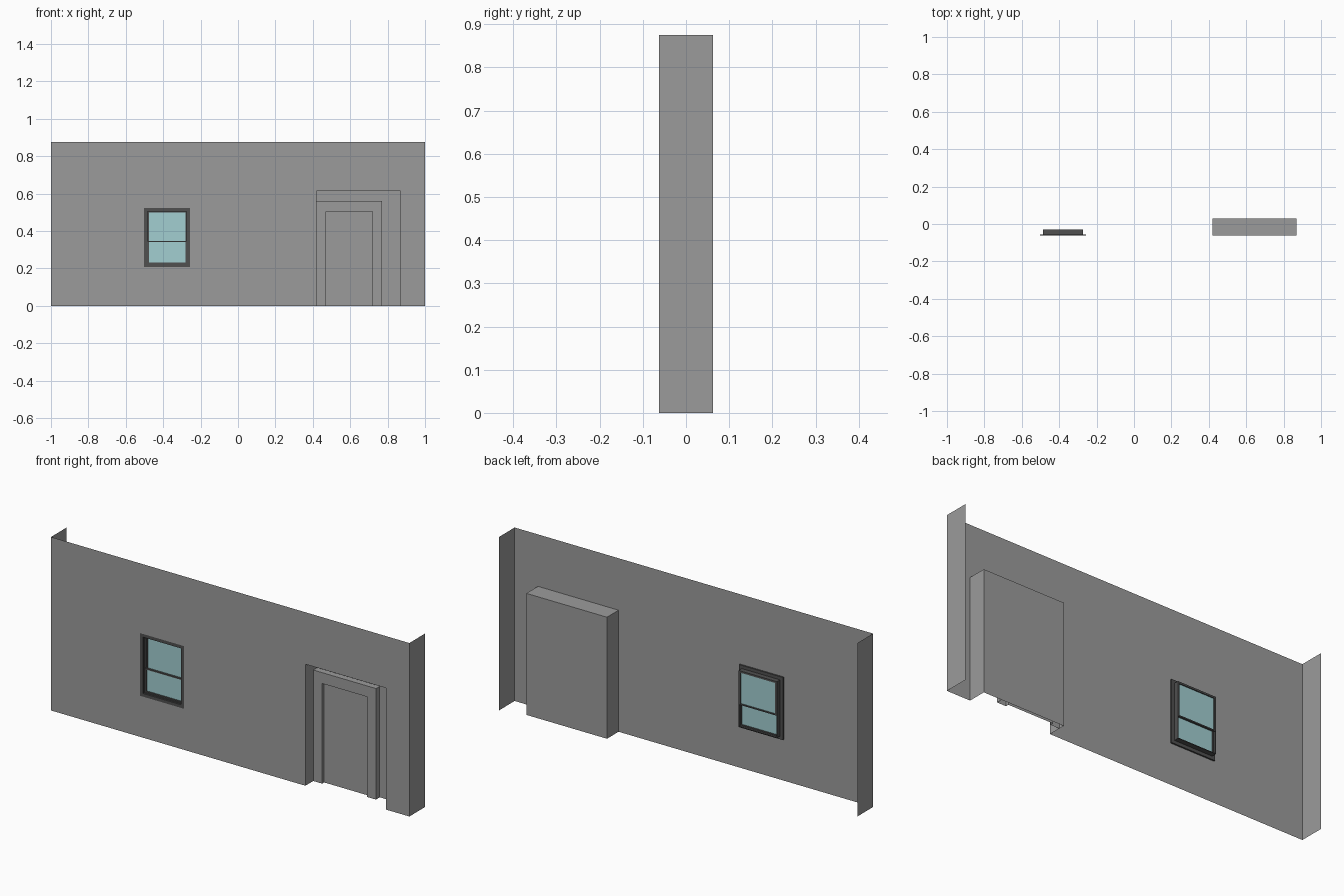
import bpy, bmesh

cube = bpy.data.objects.get("Cube")
if cube:
    bpy.data.objects.remove(cube, do_unlink=True)


def material(name, rgb):
    mat = bpy.data.materials.new(name)
    mat.use_nodes = True
    mat.diffuse_color = (*rgb, 1)
    mat.node_tree.nodes["Principled BSDF"].inputs["Base Color"].default_value = (*rgb, 1)
    return mat


WALL = material("wall_grey", (0.33, 0.33, 0.33))
FRAME = material("window_dark_grey", (0.08, 0.08, 0.08))
GLASS = material("pale_blue_glass", (0.36, 0.62, 0.64))


def finish(bm, name, mat):
    bmesh.ops.remove_doubles(bm, verts=bm.verts, dist=1e-5)
    mesh = bpy.data.meshes.new(name)
    bm.to_mesh(mesh)
    bm.free()
    mesh.materials.append(mat)
    obj = bpy.data.objects.new(name, mesh)
    bpy.context.collection.objects.link(obj)
    return obj


def quad(bm, *points):
    bm.faces.new([bm.verts.new(p) for p in points])


def sheet(bm, area, y, holes=()):
    """Upright sheet facing the front, split around rectangular holes."""
    rects = [area, *holes]
    xs = sorted({v for r in rects for v in r[:2]})
    zs = sorted({v for r in rects for v in r[2:]})
    for x0, x1 in zip(xs, xs[1:]):
        for z0, z1 in zip(zs, zs[1:]):
            cx, cz = (x0 + x1) / 2, (z0 + z1) / 2
            if not any(h[0] < cx < h[1] and h[2] < cz < h[3] for h in holes):
                quad(bm, (x0, y, z0), (x1, y, z0), (x1, y, z1), (x0, y, z1))


def rim(bm, rect, y0, y1, bottom=False):
    """Sides and top of a rectangle swept in depth, open at the floor."""
    x0, x1, z0, z1 = rect
    path = [(x0, z0), (x0, z1), (x1, z1), (x1, z0)]
    if bottom:
        path.append(path[0])
    for (xa, za), (xb, zb) in zip(path, path[1:]):
        quad(bm, (xa, y0, za), (xb, y0, zb), (xb, y1, zb), (xa, y1, za))


def box_frame(name, outer, inner, y0, y1):
    bm = bmesh.new()
    for y in (y0, y1):
        sheet(bm, outer, y, [inner])
    for rect in (outer, inner):
        rim(bm, rect, y0, y1, bottom=True)
    bmesh.ops.recalc_face_normals(bm, faces=bm.faces)
    return finish(bm, name, FRAME)


def inset(rect, d):
    return (rect[0] + d, rect[1] - d, rect[2] + d, rect[3] - d)


FRONT, BACK, HEIGHT = -0.0625, 0.0625, 0.875
ALCOVE_BACK, TRIM_FRONT, DOOR_Y = 0.03, 0.0, 0.016
window = (-0.502, -0.257, 0.207, 0.523)
alcove = (0.42, 0.87, 0, 0.613)
trim = (0.42, 0.77, 0, 0.56)
doorway = (0.47, 0.72, 0, 0.505)

# Front wall sheet with window and alcove openings, plus two end returns
bm = bmesh.new()
sheet(bm, (-1, 1, 0, HEIGHT), FRONT, [window, alcove])
for x in (-1, 1):
    quad(bm, (x, FRONT, 0), (x, BACK, 0), (x, BACK, HEIGHT), (x, FRONT, HEIGHT))
finish(bm, "wall", WALL)

# Door alcove
bm = bmesh.new()
rim(bm, alcove, FRONT, ALCOVE_BACK)
sheet(bm, alcove, ALCOVE_BACK)
finish(bm, "door_alcove", WALL)

# Door surround and recessed door
bm = bmesh.new()
sheet(bm, trim, TRIM_FRONT, [doorway])
rim(bm, trim, TRIM_FRONT, ALCOVE_BACK)
rim(bm, doorway, TRIM_FRONT, DOOR_Y)
finish(bm, "door_surround", WALL)
bm = bmesh.new()
sheet(bm, doorway, DOOR_Y)
finish(bm, "door", WALL)

# Window casing and inner box
casing_inner = inset(window, 0.016)
box_frame("window_casing", window, casing_inner, FRONT, -0.055)
box_frame("window_box", casing_inner, inset(casing_inner, 0.003), -0.055, -0.03)

# Two staggered sashes, each with a pane
x0, x1, z0, z1 = inset(casing_inner, 0.003)
for name, low, high, y in (("lower", z0, 0.347, -0.05), ("upper", 0.335, z1, -0.04)):
    sash = (x0, x1, low, high)
    pane = inset(sash, 0.006)
    box_frame(name + "_sash", sash, pane, y, y + 0.01)
    bm = bmesh.new()
    sheet(bm, pane, y + 0.005)
    finish(bm, name + "_pane", GLASS)
